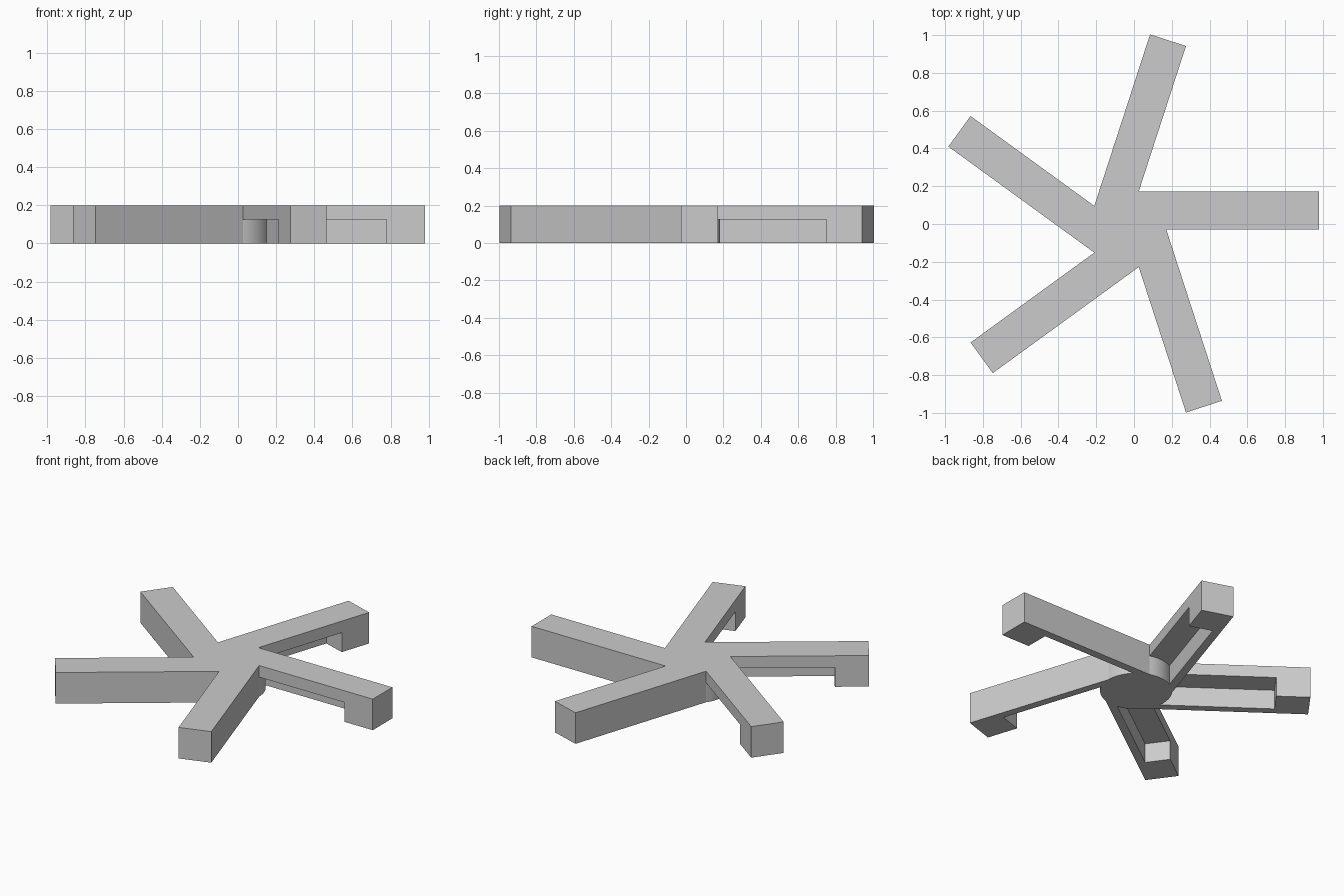
import bpy
import bmesh
import math
from mathutils import Matrix, Vector

cube = bpy.data.objects.get("Cube")
if cube:
    bpy.data.objects.remove(cube, do_unlink=True)

# Main dimensions
ARMS = 5
STEP = math.tau / ARMS
HEIGHT = 0.2
WIDTH = 0.2
LENGTH = 1.02
RECESS_TOP = 0.125
RECESS_DEPTH = 0.15
RECESS_END = 0.82
HUB_RADIUS = WIDTH / math.sin(STEP)
ARC_STEPS = 8
CENTRE = Vector((-0.04, -0.028, 0))

bm = bmesh.new()


def add_face(points, turn):
    bm.faces.new([bm.verts.new(turn @ Vector(p) + CENTRE) for p in points])


def at(outline, z):
    return [(x, y, z) for x, y in outline]


# Outlines of one arm, whose clockwise edge runs through the hub centre
corner = (HUB_RADIUS, 0)
next_corner = (HUB_RADIUS * math.cos(STEP), WIDTH)
tip = [(LENGTH, 0), (LENGTH, WIDTH)]
arc_angle = math.asin(RECESS_DEPTH / HUB_RADIUS)
arc = [(HUB_RADIUS * math.cos(arc_angle * i / ARC_STEPS),
        HUB_RADIUS * math.sin(arc_angle * i / ARC_STEPS))
       for i in range(ARC_STEPS + 1)]
recess_end = [(RECESS_END, RECESS_DEPTH), (RECESS_END, 0)]
recess = arc + recess_end

top_outline, bottom_outline = [], []
for n in range(ARMS):
    turn = Matrix.Rotation(n * STEP, 3, "Z")
    top_outline += [turn @ Vector(p) for p in at([corner] + tip, HEIGHT)]
    bottom_outline += [turn @ Vector(p) for p in at(recess + tip, 0)]

    # Recess ceiling, hub wall, rib wall and end wall
    add_face(at(recess, RECESS_TOP), turn)
    for a, b in zip(recess, recess[1:]):
        add_face(at([a, b], 0) + at([b, a], RECESS_TOP), turn)

    # Open side of the arm, above the recess and around the end block
    add_face(at([corner, recess_end[1]], RECESS_TOP)
             + at([recess_end[1], tip[0]], 0)
             + at([tip[0], corner], HEIGHT), turn)

    # Arm tip and closed side
    add_face(at(tip, 0) + at(tip[::-1], HEIGHT), turn)
    add_face(at([tip[1], next_corner], 0) + at([next_corner], RECESS_TOP)
             + at([next_corner, tip[1]], HEIGHT), turn)

# Star-shaped top and bottom
no_turn = Matrix.Identity(3)
add_face(top_outline, no_turn)
add_face(bottom_outline[::-1], no_turn)

bmesh.ops.remove_doubles(bm, verts=bm.verts[:], dist=0.0001)
bmesh.ops.recalc_face_normals(bm, faces=bm.faces[:])

mesh = bpy.data.meshes.new("five_arm_base")
bm.to_mesh(mesh)
bm.free()
base = bpy.data.objects.new("five_arm_base", mesh)
bpy.context.collection.objects.link(base)

# Single grey material
grey = bpy.data.materials.new("plain_grey")
grey.use_nodes = True
colour = (0.6, 0.6, 0.6, 1)
grey.diffuse_color = colour
grey.node_tree.nodes["Principled BSDF"].inputs["Base Color"].default_value = colour
mesh.materials.append(grey)

# Smooth only the rounded hub walls
bpy.ops.object.select_all(action="DESELECT")
base.select_set(True)
bpy.context.view_layer.objects.active = base
bpy.ops.object.shade_smooth_by_angle(angle=math.radians(10))
